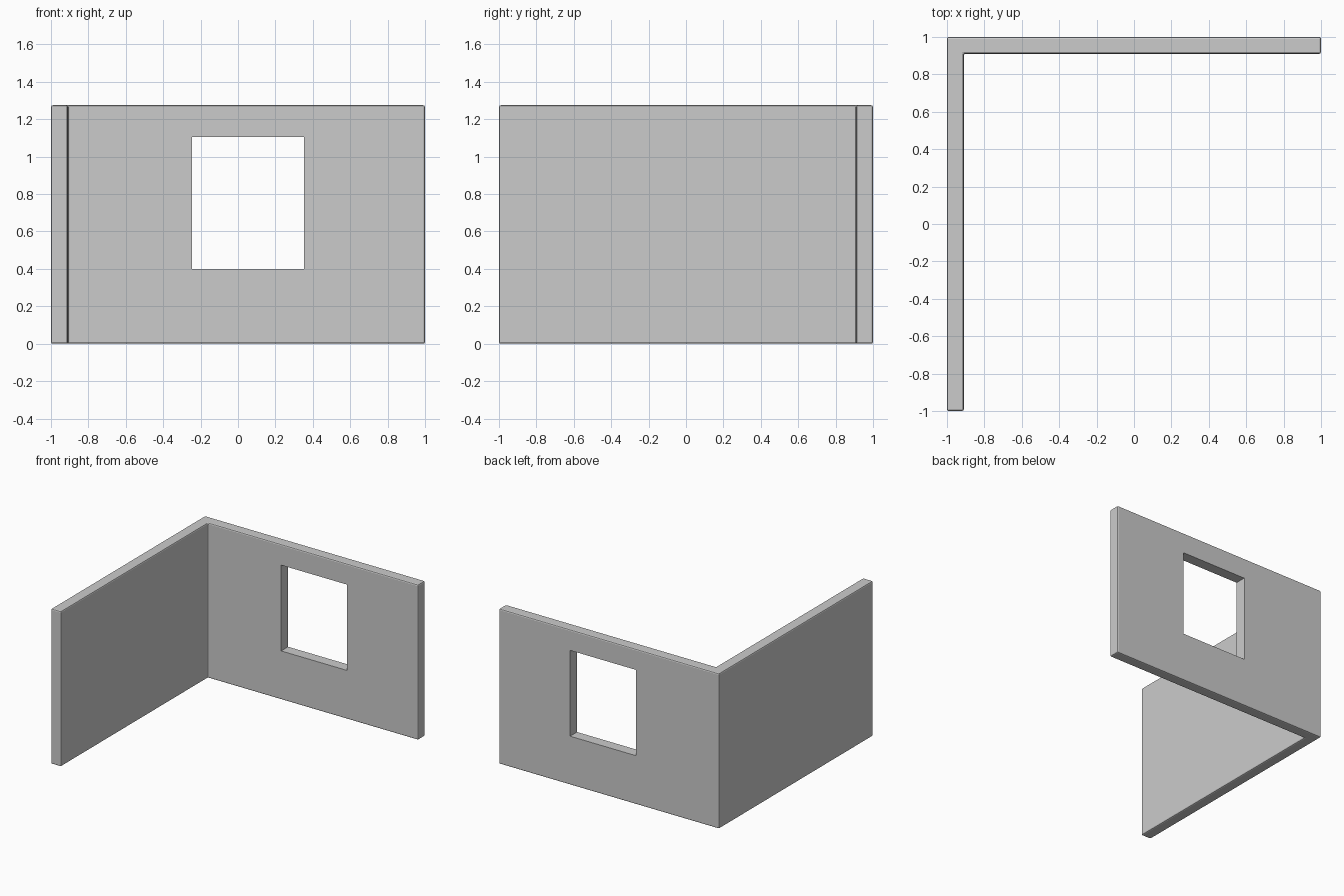
import bpy, bmesh

if "Cube" in bpy.data.objects:
    bpy.data.objects.remove(bpy.data.objects["Cube"])

HEIGHT = 1.275
INNER = 0.91  # inner face distance; walls are 0.09 thick


def prism(name, outline, z0, z1):
    """Extrude a closed XY outline (counter-clockwise) from z0 to z1."""
    bm = bmesh.new()
    face = bm.faces.new([bm.verts.new((x, y, z0)) for x, y in outline])
    top = bmesh.ops.extrude_face_region(bm, geom=[face])["geom"]
    verts = [v for v in top if isinstance(v, bmesh.types.BMVert)]
    bmesh.ops.translate(bm, verts=verts, vec=(0, 0, z1 - z0))
    bmesh.ops.recalc_face_normals(bm, faces=bm.faces)
    mesh = bpy.data.meshes.new(name)
    bm.to_mesh(mesh)
    bm.free()
    obj = bpy.data.objects.new(name, mesh)
    bpy.context.collection.objects.link(obj)
    return obj


# L-shaped pair of walls
walls = prism("corner_walls",
              [(-1, -1), (-INNER, -1), (-INNER, INNER), (1, INNER), (1, 1), (-1, 1)],
              0, HEIGHT)

# Softened wall edges
bevel = walls.modifiers.new("soft_edges", 'BEVEL')
bevel.width = 0.01
bevel.segments = 2
bevel.limit_method = 'ANGLE'

# Window opening, left sharp by cutting after the bevel
cutter = prism("window_cutter",
               [(-0.245, 0.8), (0.353, 0.8), (0.353, 1.1), (-0.245, 1.1)],
               0.40, 1.105)
cutter.hide_render = True
cutter.display_type = 'WIRE'
cut = walls.modifiers.new("window_opening", 'BOOLEAN')
cut.operation = 'DIFFERENCE'
cut.solver = 'EXACT'
cut.object = cutter
